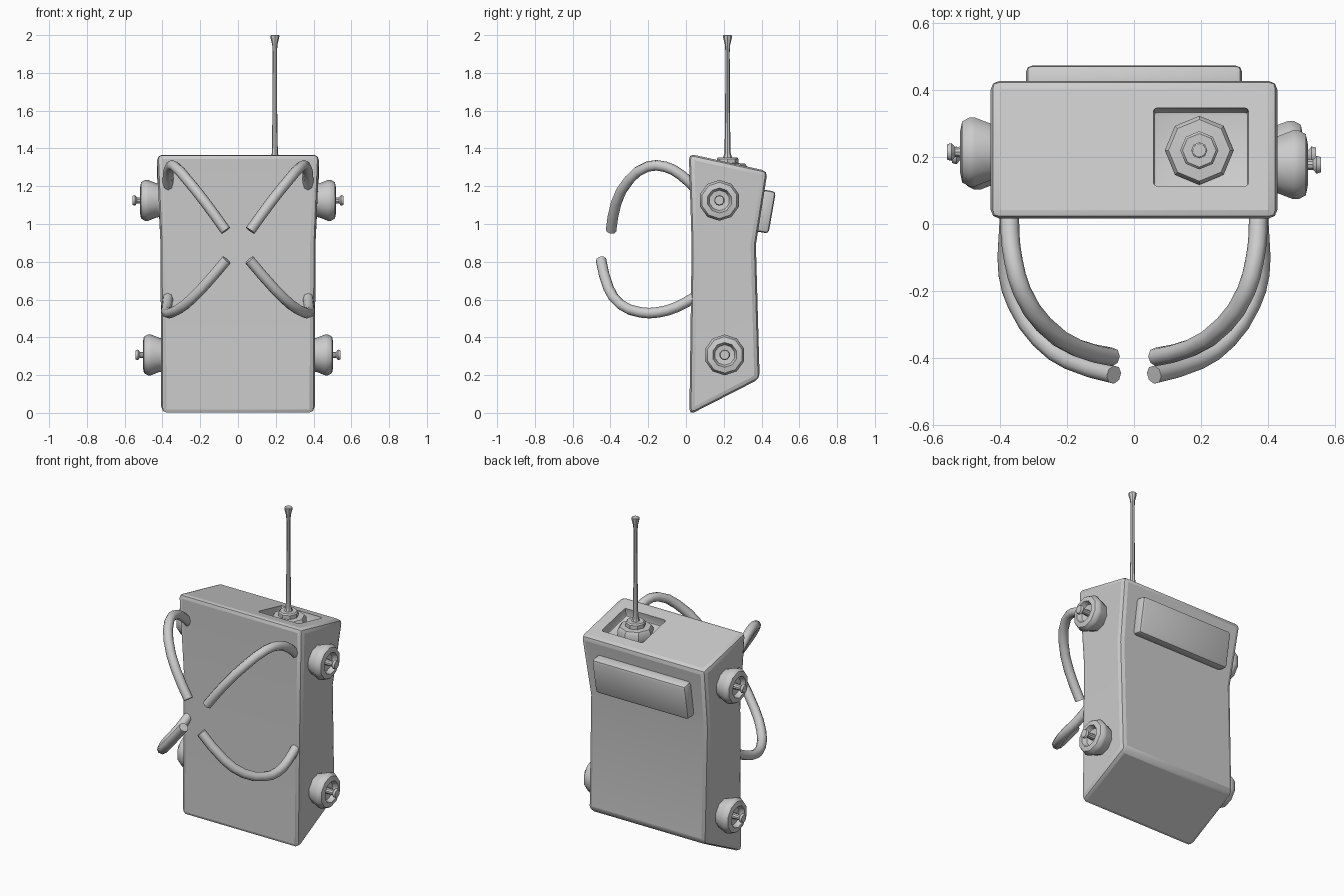
import bpy, bmesh, math
from mathutils import Vector, Matrix

if "Cube" in bpy.data.objects:
    bpy.data.objects.remove(bpy.data.objects["Cube"])


def finish(name, bm, angle=35):
    bmesh.ops.recalc_face_normals(bm, faces=bm.faces)
    me = bpy.data.meshes.new(name)
    bm.to_mesh(me)
    bm.free()
    ob = bpy.data.objects.new(name, me)
    bpy.context.collection.objects.link(ob)
    smooth(ob, angle)
    return ob


def activate(ob):
    bpy.ops.object.select_all(action='DESELECT')
    ob.select_set(True)
    bpy.context.view_layer.objects.active = ob


def smooth(ob, angle=35):
    activate(ob)
    bpy.ops.object.shade_smooth_by_angle(angle=math.radians(angle))


def skin(bm, rings):
    n = len(rings[0])
    for a, b in zip(rings, rings[1:]):
        for i in range(n):
            j = (i + 1) % n
            bm.faces.new((a[i], a[j], b[j], b[i]))
    bm.faces.new(rings[0])
    bm.faces.new(rings[-1])


def lathe(name, profile, matrix, sides):
    """Revolve (radius, height) points about local z."""
    bm = bmesh.new()
    rings = [[bm.verts.new(matrix @ Vector((r * math.cos(math.tau * i / sides),
                                            r * math.sin(math.tau * i / sides), h)))
              for i in range(sides)] for r, h in profile]
    skin(bm, rings)
    return finish(name, bm)


def box(name, size, centre, tilt, bevel):
    bm = bmesh.new()
    m = Matrix.Translation(centre) @ Matrix.Rotation(tilt, 4, 'X') @ Matrix.Diagonal((*size, 1))
    bmesh.ops.create_cube(bm, size=1, matrix=m)
    bmesh.ops.bevel(bm, geom=bm.edges[:], offset=bevel, segments=2, affect='EDGES', profile=0.5)
    return finish(name, bm)


# Body: three levels (half width, front y, front z, back y, back z)
bm = bmesh.new()
rings = []
for w, yf, zf, yb, zb in [(.407, .018, -.01, .39, .18),
                          (.41, .03, .89, .37, .89),
                          (.43, .015, 1.372, .432, 1.28)]:
    rings.append([bm.verts.new(c) for c in
                  [(-w, yf, zf), (w, yf, zf), (w, yb, zb), (-w, yb, zb)]])
skin(bm, rings)
body = finish("body", bm)
mod = body.modifiers.new("bevel", 'BEVEL')
mod.width, mod.segments = .028, 2
mod.limit_method, mod.angle_limit = 'ANGLE', math.radians(35)

# Recess in the sloping top
slope = math.atan2(-.092, .417)
cutter = box("recess_cutter", (.285, .24, .11), (.2, .23, 1.325), slope, .012)
cutter.hide_render = True
mod = body.modifiers.new("recess", 'BOOLEAN')
mod.operation, mod.object, mod.solver = 'DIFFERENCE', cutter, 'EXACT'
activate(body)
for name in ("bevel", "recess"):
    bpy.ops.object.modifier_apply(modifier=name)
bpy.data.objects.remove(cutter)
smooth(body)

# Raised panel on the back
box("back_panel", (.645, .08, .225), (0, .417, 1.067), math.radians(-10), .018)

# Antenna with stepped base and flared tip
lathe("antenna", [(.098, 1.24), (.103, 1.25), (.103, 1.305), (.092, 1.32), (.057, 1.322),
                  (.057, 1.345), (.05, 1.353), (.024, 1.353), (.016, 1.375), (.0125, 1.6),
                  (.0115, 1.91), (.014, 1.95), (.023, 1.985), (.024, 1.997), (.02, 2.0)],
      Matrix.Translation((.195, .22, 0)), 8)

# Side knobs: hollow cup with a central stub
knob = [(.085, .39), (.09, .43), (.108, .475), (.108, .492), (.096, .513), (.066, .519),
        (.054, .49), (.018, .485), (.016, .535), (.028, .545), (.024, .558)]
for name, side, y, z, shift in [("upper_right_knob", 1, .177, 1.125, 0),
                                ("lower_right_knob", 1, .205, .307, -.015),
                                ("upper_left_knob", -1, .215, 1.125, 0),
                                ("lower_left_knob", -1, .205, .307, -.015)]:
    m = Matrix.Translation((side * shift, y, z)) @ Matrix.Rotation(side * math.pi / 2, 4, 'Y')
    lathe(name, knob, m, 10)

# Four curved strap tubes on the front
straps = {
    "upper": [(.37, .05, 1.19), (.37, -.03, 1.262), (.36, -.11, 1.303), (.335, -.2, 1.305),
              (.27, -.3, 1.235), (.17, -.37, 1.11), (.065, -.397, .965)],
    "lower": [(.37, .05, .615), (.377, -.05, .56), (.377, -.15, .532), (.35, -.24, .532),
              (.28, -.345, .573), (.19, -.41, .66), (.06, -.45, .81)]}
for level, pts in straps.items():
    for label, side in (("right", 1), ("left", -1)):
        cu = bpy.data.curves.new(level + "_strap", 'CURVE')
        cu.dimensions = '3D'
        cu.bevel_depth, cu.bevel_resolution = .028, 2
        cu.use_fill_caps = True
        cu.resolution_u = 2
        sp = cu.splines.new('BEZIER')
        sp.bezier_points.add(len(pts) - 1)
        for p, (x, y, z) in zip(sp.bezier_points, pts):
            p.co = (side * x, y, z)
            p.handle_left_type = p.handle_right_type = 'AUTO'
        ob = bpy.data.objects.new(f"{level}_{label}_strap", cu)
        bpy.context.collection.objects.link(ob)
        activate(ob)
        bpy.ops.object.convert(target='MESH')
        smooth(bpy.context.object, 50)
